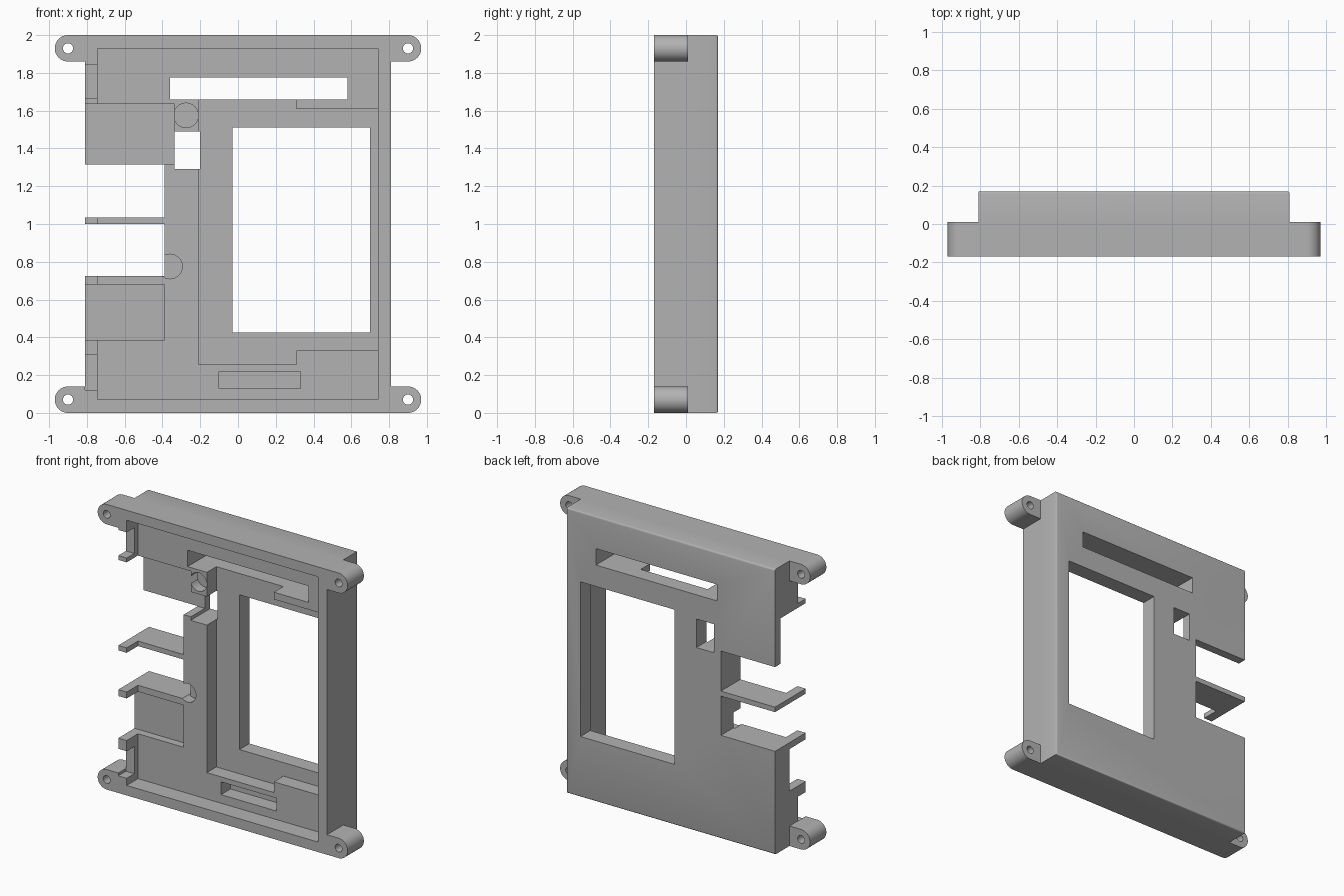
import bpy, bmesh, math
from mathutils import Matrix

if "Cube" in bpy.data.objects:
    bpy.data.objects.remove(bpy.data.objects["Cube"])

BACK, FRONT = 0.17, -0.17
THROUGH = 0.5
FLOOR, POCKET = -0.045, 0.06

grey = bpy.data.materials.new("plain grey")
grey.use_nodes = True
colour = (0.45, 0.45, 0.45, 1)
grey.diffuse_color = colour
grey.node_tree.nodes["Principled BSDF"].inputs["Base Color"].default_value = colour


def make(name, bm):
    bmesh.ops.recalc_face_normals(bm, faces=bm.faces)
    mesh = bpy.data.meshes.new(name)
    bm.to_mesh(mesh)
    bm.free()
    mesh.materials.append(grey)
    obj = bpy.data.objects.new(name, mesh)
    bpy.context.collection.objects.link(obj)
    return obj


def prism(name, outline, y0, y1):
    """Extrude an (x, z) outline from y0 to y1."""
    bm = bmesh.new()
    face = bm.faces.new([bm.verts.new((x, y0, z)) for x, z in outline])
    side = bmesh.ops.extrude_face_region(bm, geom=[face])["geom"]
    verts = [g for g in side if isinstance(g, bmesh.types.BMVert)]
    bmesh.ops.translate(bm, verts=verts, vec=(0, y1 - y0, 0))
    return make(name, bm)


def box(name, x0, x1, z0, z1, y0, y1):
    return prism(name, [(x0, z0), (x1, z0), (x1, z1), (x0, z1)], y0, y1)


def arc(cx, cz, r, start, end, n):
    steps = [math.radians(start + (end - start) * i / n) for i in range(n + 1)]
    return [(cx + r * math.cos(a), cz + r * math.sin(a)) for a in steps]


def disc(name, cx, cz, r, depth):
    return prism(name, arc(cx, cz, r, 0, 360, 32)[:-1], -THROUGH, depth)


def combine(target, tool, operation):
    mod = target.modifiers.new(tool.name, "BOOLEAN")
    mod.operation, mod.solver, mod.object = operation, "EXACT", tool
    bpy.context.view_layer.objects.active = target
    bpy.ops.object.modifier_apply(modifier=mod.name)
    bpy.data.objects.remove(tool)


# Solid case block, with the back edges softened except on the port side
case = box("case_shell", -0.81, 0.81, 0, 2, FRONT, BACK)
bm = bmesh.new()
bm.from_mesh(case.data)
soft = [e for e in bm.edges if all(v.co.y > 0 for v in e.verts)
        and any(v.co.x > 0 for v in e.verts)]
bmesh.ops.bevel(bm, geom=soft, offset=0.012, segments=3, profile=0.5, affect="EDGES")
bm.to_mesh(case.data)
bm.free()

# Cuts from the front: x range, z range, depth reached
cuts = {
    "main_cavity": (-0.745, 0.74, 0.07, 1.93, FLOOR),
    "screen_pocket": (-0.21, 0.31, 0.255, 1.66, POCKET),
    "screen_pocket_side": (0.3, 0.74, 0.33, 1.61, POCKET),
    "lower_recess": (-0.1, 0.33, 0.13, 0.22, POCKET),
    "window": (-0.03, 0.7, 0.425, 1.51, THROUGH),
    "header_slot": (-0.36, 0.58, 1.66, 1.775, THROUGH),
    "small_opening": (-0.335, -0.2, 1.29, 1.49, THROUGH),
    "upper_port": (-1, -0.335, 1.315, 1.635, 0.11),
    "lower_port": (-1, -0.39, 0.385, 0.68, 0.01),
    "upper_opening": (-1, -0.39, 1.035, 1.316, THROUGH),
    "lower_opening": (-1, -0.39, 0.725, 1.0, THROUGH),
    "upper_wall_gap": (-1, -0.745, 1.665, 1.845, -0.085),
    "lower_wall_gap": (-1, -0.745, 0.12, 0.31, -0.085),
}
for name, (x0, x1, z0, z1, depth) in cuts.items():
    combine(case, box(name, x0, x1, z0, z1, -THROUGH, depth), "DIFFERENCE")

# Round recesses for board pins
for x, z in ((-0.275, 1.575), (-0.36, 0.775)):
    combine(case, disc("pin_recess", x, z, 0.065, 0.03), "DIFFERENCE")

# Mounting lugs with screw holes at the four corners
for side in (-1, 1):
    for z in (0.07, 1.93):
        outline = [(0.81, z - 0.07)] + arc(0.9, z, 0.07, -90, 90, 24) + [(0.81, z + 0.07)]
        lug = prism("lug", [(side * x, h) for x, h in outline], FRONT, 0.01)
        combine(lug, disc("screw_hole", side * 0.9, z, 0.027, THROUGH), "DIFFERENCE")
        combine(case, lug, "UNION")

bpy.ops.object.select_all(action="DESELECT")
case.select_set(True)
bpy.context.view_layer.objects.active = case
bpy.ops.object.shade_smooth_by_angle(angle=math.radians(35))
